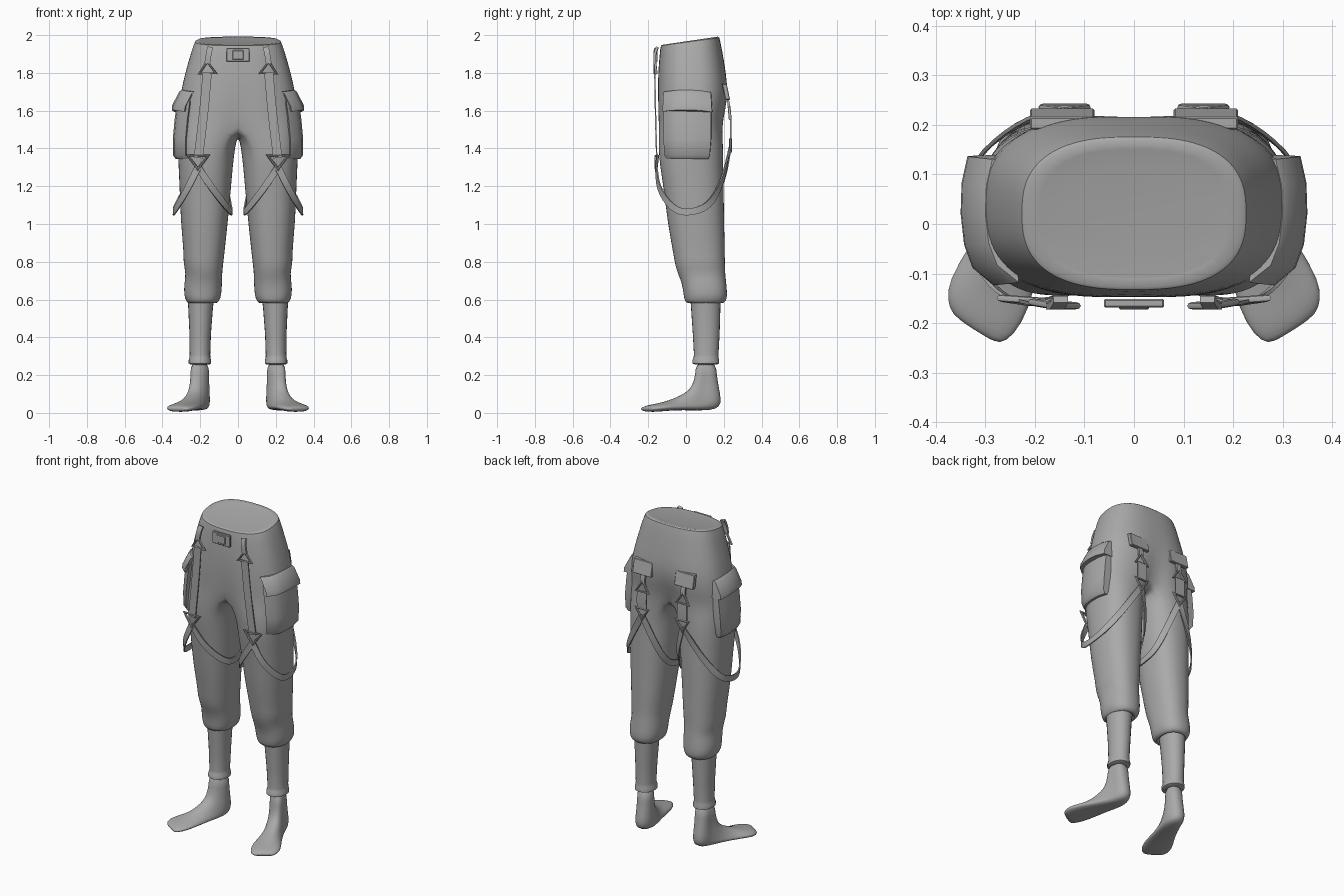
import bpy, bmesh, math
from mathutils import Vector as V

if "Cube" in bpy.data.objects:
    bpy.data.objects.remove(bpy.data.objects["Cube"])

grey = bpy.data.materials.new("cloth_grey")
grey.diffuse_color = (0.4, 0.4, 0.4, 1)
grey.use_nodes = True
grey.node_tree.nodes["Principled BSDF"].inputs["Base Color"].default_value = grey.diffuse_color


def finish(name, bm, mirror=True, subdiv=0, angle=40):
    bmesh.ops.recalc_face_normals(bm, faces=bm.faces)
    me = bpy.data.meshes.new(name)
    bm.to_mesh(me)
    bm.free()
    ob = bpy.data.objects.new(name, me)
    bpy.context.collection.objects.link(ob)
    me.materials.append(grey)
    if mirror:
        m = ob.modifiers.new("mirror", 'MIRROR')
        m.use_clip = True
        m.merge_threshold = 0.0005
    if subdiv:
        s = ob.modifiers.new("smooth", 'SUBSURF')
        s.levels = s.render_levels = subdiv
    bpy.context.view_layer.objects.active = ob
    ob.select_set(True)
    bpy.ops.object.shade_smooth_by_angle(angle=math.radians(angle))
    ob.select_set(False)
    return ob


def bridge(bm, a, b, closed=True):
    n = len(a)
    for i in range(n if closed else n - 1):
        j = (i + 1) % n
        bm.faces.new((a[i], a[j], b[j], b[i]))


def loft(name, rings, caps=True, **kw):
    bm = bmesh.new()
    rows = [[bm.verts.new(p) for p in r] for r in rings]
    for a, b in zip(rows, rows[1:]):
        bridge(bm, a, b)
    if caps:
        bm.faces.new(rows[0])
        bm.faces.new(rows[-1])
    return finish(name, bm, **kw)


def sup(deg, e):
    c, s = math.cos(math.radians(deg)), math.sin(math.radians(deg))
    return math.copysign(abs(c) ** (2 / e), c), math.copysign(abs(s) ** (2 / e), s)


def leg_ring(z, x0, x1, y0, y1, angles, e=2.3):
    out = []
    for a in angles:
        c, s = sup(a, e)
        out.append(V(((x0 + x1) / 2 + c * (x1 - x0) / 2, (y0 + y1) / 2 + s * (y1 - y0) / 2, z)))
    return out


# Trousers: half hip lofted down, split at the crotch seam into a leg
bm = bmesh.new()
hips = [(1.955, 2.0, .225, -.133, .175, 0), (1.90, 1.93, .247, -.14, .19, 0),
        (1.8, 1.8, .28, -.148, .212, 0), (1.7, 1.7, .303, -.152, .228, .008),
        (1.6, 1.6, .315, -.152, .215, .025), (1.53, 1.53, .318, -.15, .2, .04)]
rows = []
for zf, zb, hx, yf, yb, crease in hips:
    row = []
    for i in range(21):
        c, s = sup(-90 + 9 * i, 2.6)
        x = 0 if i in (0, 20) else c * hx
        y = (yf + yb) / 2 + s * (yb - yf) / 2
        y -= math.copysign(crease, s) * math.exp(-(x / .06) ** 2) * (1 if s > 0 else .5)
        row.append(bm.verts.new((x, y, zf + (zb - zf) * (y - yf) / (yb - yf))))
    rows.append(row)
for a, b in zip(rows, rows[1:]):
    bridge(bm, a, b, False)
# waist closing surface, slightly sunk inside the rim
sunk = [bm.verts.new((v.co.x * .96, .02 + (v.co.y - .02) * .96, v.co.z - .012)) for v in rows[0]]
bridge(bm, rows[0], sunk, False)
mid = bm.verts.new((0, .02, 1.962))
for a, b in zip(sunk, sunk[1:]):
    bm.faces.new((a, b, mid))
# crotch seam and leg
f, b = rows[-1][0].co, rows[-1][20].co
seam = [bm.verts.new((0, b.y + (f.y - b.y) * t / 12, 1.53 - .065 * math.sin(math.pi * t / 12)))
        for t in range(1, 12)]
prev = rows[-1] + seam
angles = [-120 + 12 * i for i in range(21)] + [120 + 10 * i for i in range(1, 12)]
for r in [(1.42, .014, .32, -.148, .197), (1.3, .028, .315, -.138, .197), (1.2, .036, .31, -.12, .2),
          (1.0, .055, .303, -.097, .202), (.86, .07, .288, -.07, .206), (.79, .078, .29, -.06, .206),
          (.74, .084, .276, -.045, .208), (.69, .084, .284, -.022, .213), (.62, .088, .288, -.012, .22),
          (.59, .1, .272, -.008, .212), (.575, .118, .262, .015, .19), (.6, .14, .25, .04, .17)]:
    ring = [bm.verts.new(p) for p in leg_ring(*r, angles)]
    bridge(bm, prev, ring)
    prev = ring
finish("trousers", bm, subdiv=1, angle=60)

# Lower leg sleeves with cuff
full = [15 * i for i in range(24)]
loft("lower_leg", [leg_ring(*r, full, 2.1) for r in [
    (.62, .125, .268, .022, .185), (.55, .133, .263, .027, .182), (.42, .143, .257, .036, .178),
    (.31, .147, .256, .042, .172), (.29, .146, .257, .04, .173), (.28, .142, .261, .034, .176),
    (.262, .142, .261, .034, .176), (.257, .15, .252, .045, .165)]])

# Feet: rings fan from the ankle to the toes (front s,z / back s,z / half width / toe shear)
rings = []
for fs, fz, bs, bz, w, k in [
        (.05, .27, .16, .27, .048, 0), (.05, .2, .163, .2, .047, 0), (.032, .14, .175, .13, .049, 0),
        (.005, .112, .186, .075, .053, 0), (-.035, .09, .182, .03, .056, 0), (-.07, .075, .13, .012, .06, .05),
        (-.105, .062, .03, .014, .066, .15), (-.15, .05, -.07, .014, .08, .3),
        (-.185, .043, -.15, .006, .077, .45), (-.21, .034, -.197, .005, .058, .6), (-.217, .024, -.212, .01, .04, .65)]:
    ring = []
    for a in full:
        c, s = sup(a, 2.3)
        y, z = (fs + bs) / 2 + c * (fs - bs) / 2, (fz + bz) / 2 + c * (fz - bz) / 2
        ring.append(V((.2 + .38 * max(0, .1 - y) + s * w, y + k * s * w, z)))
    rings.append(ring)
loft("foot", rings, subdiv=1, angle=80)

# Cargo pockets and flaps on the outer thighs
prof = [(.275, -.12), (.318, -.085), (.335, -.04), (.342, .02), (.34, .08), (.328, .132), (.26, .135), (.24, 0)]


def wrap(z, dx, grow=1, sag=0):
    return [V((x + dx if i < 6 else x, y * grow, z - sag * (y / .13) ** 2)) for i, (x, y) in enumerate(prof)]


loft("cargo_pocket", [wrap(1.345, -.012, .9), wrap(1.365, .003, .95), wrap(1.45, .003), wrap(1.55, -.006),
                      wrap(1.65, -.02)])
loft("cargo_flap", [wrap(1.605, .008, 1.04, .012), wrap(1.63, .006, 1.03, .012), wrap(1.7, -.03, 1, .012),
                    wrap(1.71, -.042, .98, .012)], angle=30)


def box(name, cx, cy, cz, sx, sy, sz, tilt=0, mirror=True):
    bm = bmesh.new()
    bmesh.ops.create_cube(bm, size=1)
    for v in bm.verts:
        v.co = V((cx + v.co.x * sx, cy + v.co.y * sy + v.co.z * tilt, cz + v.co.z * sz))
    bmesh.ops.bevel(bm, geom=bm.edges[:], offset=.003, segments=1, affect='EDGES')
    return finish(name, bm, mirror, angle=30)


# Belt buckle and back pocket flaps
box("belt_buckle", 0, -.16, 1.895, .122, .018, .072, mirror=False)
box("buckle_bar", 0, -.169, 1.895, .06, .008, .05, mirror=False)
box("back_flap", .145, .212, 1.70, .13, .025, .085, -.018)


# Straps: flat ribbons along a smoothed path
def ribbon(name, pts, width, outward, thick=.007, rounds=2):
    pts = [V(p) for p in pts]
    for _ in range(rounds):
        q = [pts[0]]
        for a, b in zip(pts, pts[1:]):
            q += [a.lerp(b, .25), a.lerp(b, .75)]
        pts = q + [pts[-1]]
    rings = []
    for i, p in enumerate(pts):
        t = (pts[min(i + 1, len(pts) - 1)] - pts[max(i - 1, 0)]).normalized()
        n = outward(p)
        w = t.cross(n).normalized() * width / 2
        n = w.cross(t).normalized() * thick / 2
        rings.append([p + w + n, p - w + n, p - w - n, p + w - n])
    return loft(name, rings, angle=35)


# Wire triangles joining the straps: straight edges swept as one mitred tube
def triangle(name, pts, r=.0075):
    pts = [V(p) for p in pts]
    n = (pts[1] - pts[0]).cross(pts[2] - pts[0]).normalized()
    c = sum(pts, V()) / 3
    bm = bmesh.new()
    rows = []
    for p in pts:
        d = (p - c).normalized()
        rows.append([bm.verts.new(p + d * 1.6 * r * math.cos(a) + n * r * math.sin(a))
                     for a in [math.tau * k / 8 for k in range(8)]])
    for i in range(3):
        bridge(bm, rows[i], rows[(i + 1) % 3])
    return finish(name, bm)


def front(p):
    return V((0, -1, 0))


def back(p):
    return V((0, 1, 0))


def around(p):
    return V((p.x - .18, p.y - .03, 0)).normalized()


ribbon("front_hook_strap", [(.148, -.152, 1.935), (.155, -.166, 1.9), (.163, -.166, 1.85)], .03, front, .014)
triangle("front_upper_ring", [(.163, -.165, 1.86), (.118, -.165, 1.798), (.203, -.158, 1.798)])
ribbon("front_strap", [(.163, -.165, 1.80), (.18, -.162, 1.6), (.21, -.155, 1.35)], .048, front)
triangle("front_lower_ring", [(.212, -.158, 1.29), (.158, -.158, 1.362), (.266, -.15, 1.362)])
ribbon("outer_loop", [(.212, -.158, 1.30), (.27, -.145, 1.18), (.335, -.06, 1.07), (.345, .03, 1.06),
                      (.325, .13, 1.10), (.24, .2, 1.24), (.14, .235, 1.41)], .036, around)
ribbon("inner_loop", [(.212, -.158, 1.30), (.13, -.145, 1.18), (.045, -.06, 1.07), (.03, .03, 1.06),
                      (.045, .13, 1.10), (.08, .2, 1.24), (.14, .235, 1.41)], .036, around)
ribbon("back_hook_strap", [(.14, .218, 1.67), (.14, .226, 1.64), (.14, .228, 1.61)], .03, back, .012)
triangle("back_upper_ring", [(.14, .228, 1.62), (.098, .234, 1.555), (.182, .234, 1.555)])
ribbon("back_strap", [(.14, .236, 1.56), (.14, .238, 1.5), (.14, .236, 1.445)], .066, back)
triangle("back_lower_ring", [(.14, .236, 1.385), (.098, .236, 1.45), (.182, .236, 1.45)])
